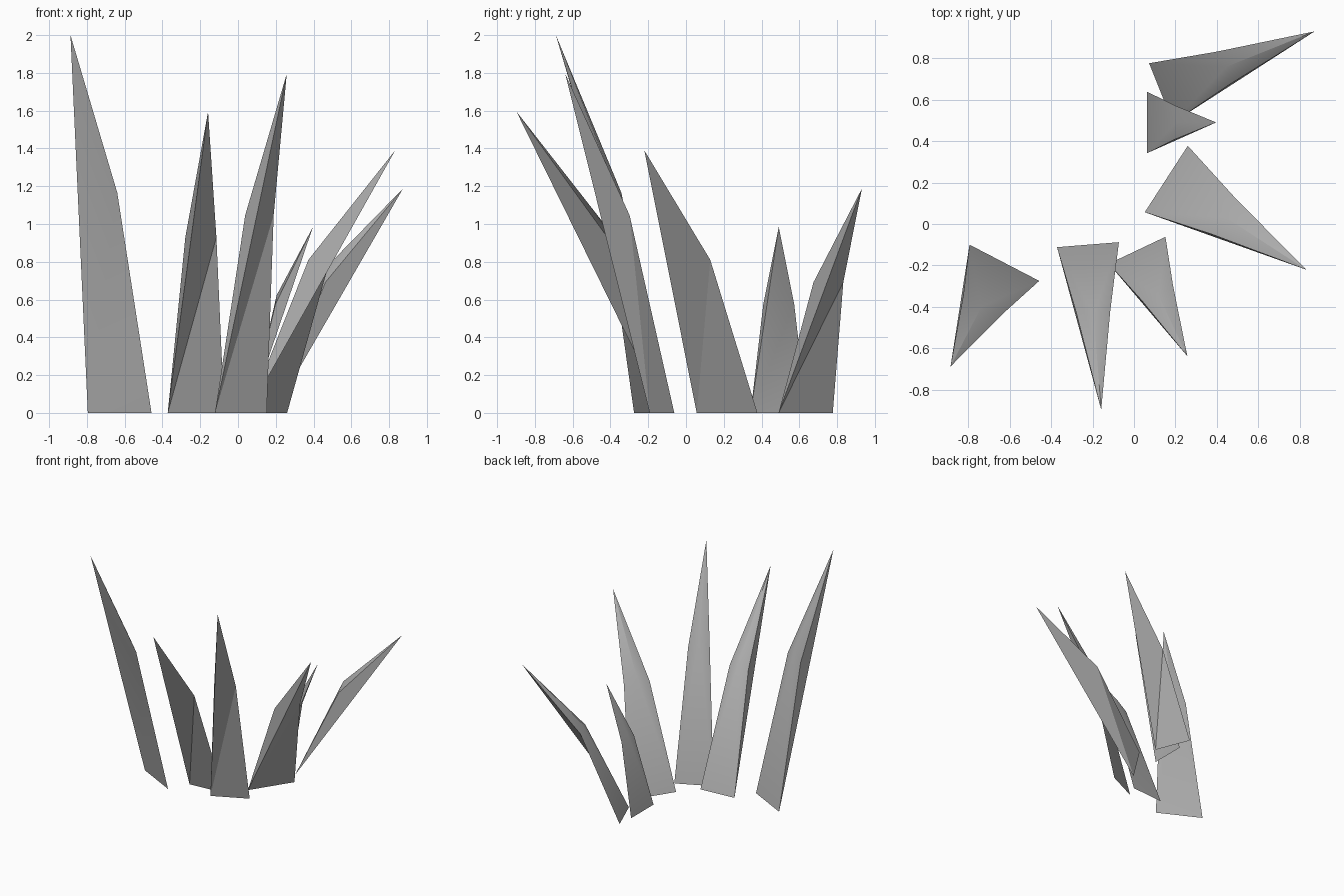
import bpy
import bmesh
import math
from mathutils import Vector

cube = bpy.data.objects.get("Cube")
if cube:
    bpy.data.objects.remove(cube, do_unlink=True)

grey = bpy.data.materials.new("plain_grey")
grey.use_nodes = True
colour = (0.45, 0.45, 0.45, 1)
grey.diffuse_color = colour
grey.node_tree.nodes["Principled BSDF"].inputs["Base Color"].default_value = colour


def make_blade(name, start, end, lean, height):
    """Pointed blade with a knife-edge base, a bent waist and a raised spine."""
    a, b = Vector((*start, 0)), Vector((*end, 0))
    foot = (a + b) / 2
    half = (b - a) / 2
    out = Vector((half.y, -half.x, 0)).normalized()
    up = Vector((0, 0, height))
    waist = foot + out * lean * 0.405 + up * 0.583

    bm = bmesh.new()
    base_a, base_b = bm.verts.new(a), bm.verts.new(b)
    waist_a = bm.verts.new(waist - half * 0.55)
    waist_b = bm.verts.new(waist + half * 0.55)
    spine = bm.verts.new(foot + out * lean * 0.425 + up * 0.632)
    tip = bm.verts.new(foot + out * lean + up)
    for face in (
        # outer side, fanned from one base corner
        (base_a, base_b, waist_b), (base_a, waist_b, tip), (base_a, tip, waist_a),
        # inner side, below and above the spine point
        (base_a, waist_a, spine), (base_a, spine, base_b), (base_b, spine, waist_b),
        (waist_a, tip, spine), (spine, tip, waist_b),
    ):
        bm.faces.new(face)
    bmesh.ops.recalc_face_normals(bm, faces=bm.faces)
    mesh = bpy.data.meshes.new(name)
    bm.to_mesh(mesh)
    bm.free()
    mesh.materials.append(grey)
    blade = bpy.data.objects.new(name, mesh)
    bpy.context.collection.objects.link(blade)
    bpy.ops.object.select_all(action="DESELECT")
    blade.select_set(True)
    bpy.context.view_layer.objects.active = blade
    bpy.ops.object.shade_smooth_by_angle(angle=math.radians(30))


# base corners, outward lean of the tip, height
make_blade("right_blade", (-0.795, -0.10), (-0.458, -0.275), 0.565, 2.0)
make_blade("front_right_blade", (-0.372, -0.112), (-0.073, -0.088), 0.80, 1.595)
make_blade("front_left_blade", (-0.122, -0.192), (0.152, -0.062), 0.567, 1.795)
make_blade("left_blade", (0.052, 0.057), (0.26, 0.378), 0.806, 1.39)
make_blade("back_inner_blade", (0.062, 0.342), (0.062, 0.64), 0.335, 0.985)
make_blade("back_left_blade", (0.188, 0.49), (0.073, 0.777), 0.80, 1.187)
